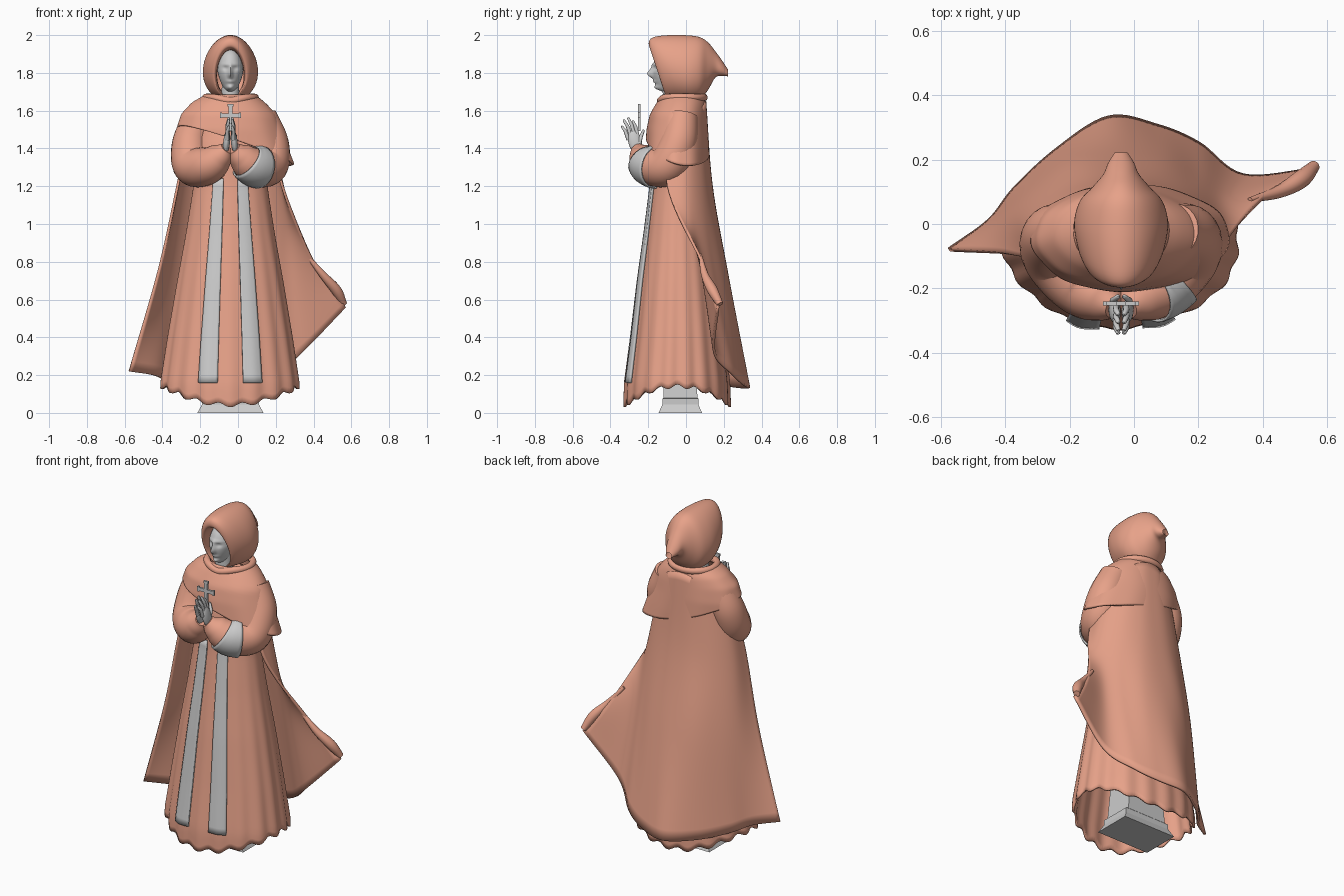
import bpy, bmesh
from math import sin, cos, pi, exp, radians
from mathutils import Vector

if "Cube" in bpy.data.objects:
    bpy.data.objects.remove(bpy.data.objects["Cube"])

CX = -0.04  # body centre line
cloth = bpy.data.materials.new("cloth")
cloth.diffuse_color = (0.80, 0.36, 0.25, 1)
cloth.use_nodes = True
cloth.node_tree.nodes["Principled BSDF"].inputs["Base Color"].default_value = cloth.diffuse_color


def finish(name, bm, mat=None, angle=50, thick=0, smooth=0):
    bmesh.ops.recalc_face_normals(bm, faces=bm.faces)
    me = bpy.data.meshes.new(name)
    bm.to_mesh(me)
    bm.free()
    ob = bpy.data.objects.new(name, me)
    bpy.context.collection.objects.link(ob)
    if mat:
        me.materials.append(mat)
    if smooth:
        m = ob.modifiers.new("smooth", 'SMOOTH')
        m.factor, m.iterations = 0.5, smooth
    if thick:
        m = ob.modifiers.new("thickness", 'SOLIDIFY')
        m.thickness, m.offset = thick, 0
    bpy.ops.object.select_all(action='DESELECT')
    ob.select_set(True)
    bpy.context.view_layer.objects.active = ob
    if angle:
        bpy.ops.object.shade_smooth_by_angle(angle=radians(angle))
    return ob


def loft(name, rows, closed=True, caps=False, **kw):
    bm = bmesh.new()
    vs = [[bm.verts.new(p) for p in r] for r in rows]
    n = len(rows[0])
    for a, b in zip(vs, vs[1:]):
        for i in range(n if closed else n - 1):
            j = (i + 1) % n
            bm.faces.new((a[i], a[j], b[j], b[i]))
    if caps:
        bm.faces.new(vs[0])
        bm.faces.new(vs[-1])
    return finish(name, bm, **kw)


def spline(pts, steps):
    """Catmull-Rom through tuples of any length."""
    P = [Vector(p) for p in pts]
    P = [2 * P[0] - P[1]] + P + [2 * P[-1] - P[-2]]
    out = []
    for k in range(1, len(P) - 2):
        a, b, c, d = P[k - 1:k + 3]
        for s in range(steps):
            t = s / steps
            out.append(0.5 * (2 * b + (c - a) * t + (2 * a - 5 * b + 4 * c - d) * t * t
                              + (3 * b - a - 3 * c + d) * t ** 3))
    return out + [P[-2]]


def prof(keys, z):
    """Linear lookup in (z, ...) keys sorted from high to low z."""
    if z >= keys[0][0]:
        return keys[0][1:]
    for a, b in zip(keys, keys[1:]):
        if z >= b[0]:
            f = (a[0] - z) / (a[0] - b[0])
            return [p + (q - p) * f for p, q in zip(a[1:], b[1:])]
    return keys[-1][1:]


def tube_rows(path, n=24, grow=0.0):
    """Rings around a path of (x, y, z, radius)."""
    pts = [Vector(p[:3]) for p in path]
    ref, rows = Vector((0.63, -0.54, 0.3)), []
    for i, p in enumerate(pts):
        t = (pts[min(i + 1, len(pts) - 1)] - pts[max(i - 1, 0)]).normalized()
        ref = (ref - t * ref.dot(t)).normalized()
        w, r = t.cross(ref), path[i][3] + grow
        rows.append([p + ref * r * cos(2 * pi * k / n) + w * r * sin(2 * pi * k / n) for k in range(n)])
    return rows


# plinth
loft("plinth", [[(CX + sx * hx, -0.03 + sy * hy, z) for sx, sy in ((-1, -1), (1, -1), (1, 1), (-1, 1))]
                for z, hx, hy in ((0, .175, .115), (.045, .15, .095), (.075, .15, .095),
                                  (.08, .13, .09), (.3, .11, .085))], caps=True, angle=0)

# robe: elliptical profile with folds deepening towards the hem (angle 0 = front)
ROBE = [(1.62, .14, .09, -.02), (1.4, .2, .13, -.04), (1.2, .19, .132, -.045), (.95, .23, .166, -.044),
        (.7, .275, .203, -.043), (.4, .325, .24, -.043), (.15, .362, .272, -.045), (0, .355, .275, -.045)]


def robe_pt(a, z, off=0.0):
    rx, ry, cy = prof(ROBE, z)
    s = min(max((1.25 - z) / 1.1, 0), 1)
    k = 1 + s * (0.017 * cos(18 * a) + 0.012 * cos(5 * a + 1))
    return (CX + (rx * k + off) * sin(a), cy - (ry * k + off) * cos(a), z)


N, M = 144, 44
rows = []
for i in range(M + 1):
    t, row = i / M, []
    for k in range(N):
        a = 2 * pi * k / N
        hem = 0.085 - 0.05 * cos(2 * a) - 0.012 * cos(18 * a)
        row.append(robe_pt(a, 1.62 + (hem - 1.62) * t))
    rows.append(row)
loft("robe", rows, mat=cloth, thick=0.012, smooth=2)

# pair of stole bands lying on the robe front
for side, nm in ((-1, "left"), (1, "right")):
    loft("stole_band_" + nm,
         [[robe_pt(side * radians(10.5 + 16.5 * k / 8), 1.24 - 1.08 * i / 30, 0.013) for k in range(9)]
          for i in range(31)], closed=False, thick=0.012)

# shoulder mantle, hanging lower over the right arm
MANTLE = [(1.685, CX, .12, .10, -.02), (1.64, -.05, .19, .125, -.025), (1.58, -.05, .245, .145, -.04),
          (1.5, -.05, .27, .157, -.045), (1.4, -.03, .29, .162, -.045), (1.28, 0, .305, .165, -.045)]
rows = []
for i in range(21):
    row = []
    for k in range(96):
        a = 2 * pi * k / 96
        z = 1.685 + (1.41 - .1 * sin(a) + .04 * cos(a) - 1.685) * i / 20
        xc, rx, ry, cy = prof(MANTLE, z)
        f = 1 + .012 * cos(9 * a) * i / 20
        row.append((xc + rx * f * sin(a), cy - ry * f * cos(a), z))
    rows.append(row)
loft("shoulder_mantle", rows, mat=cloth, thick=0.012, smooth=4)

# long cape: four control curves from left edge, round the back, to right edge
SHOULDER = [(-.25, -.05, 1.56), (-.22, .02, 1.58), (-.16, .07, 1.61), (-.1, .095, 1.64), (-.04, .1, 1.65),
            (.02, .095, 1.64), (.08, .07, 1.61), (.14, .02, 1.57), (.18, -.05, 1.53)]
WAIST = [(-.32, -.1, 1.2), (-.31, 0, 1.2), (-.24, .08, 1.2), (-.14, .125, 1.2), (-.04, .135, 1.2),
         (.06, .125, 1.2), (.16, .08, 1.2), (.23, 0, 1.2), (.235, -.1, 1.2)]
KNEE = [(-.42, -.09, .75), (-.37, .03, .75), (-.29, .12, .74), (-.18, .195, .73), (-.05, .22, .72),
        (.09, .20, .73), (.20, .14, .74), (.29, .085, .76), (.41, .09, .79)]
HEM = [(-.575, -.08, .22), (-.45, .01, .2), (-.37, .11, .17), (-.24, .23, .14), (-.08, .33, .13),
       (.07, .305, .15), (.2, .25, .2), (.34, .15, .32), (.57, .17, .56)]
curves = [spline(c, 8) for c in (SHOULDER, WAIST, KNEE, HEM)]
cols = [spline([tuple(c[k]) for c in curves], 10) for k in range(len(curves[0]))]
loft("cape", [[col[i] for col in cols] for i in range(len(cols[0]))],
     closed=False, mat=cloth, thick=0.014)
# rolled corner of the blown-out cape edge
loft("cape_fold", tube_rows(spline([(.36, .075, .84, .008), (.45, .10, .73, .02), (.52, .14, .65, .028),
                                    (.56, .18, .575, .018)], 6), 14), caps=True, mat=cloth)

# sleeves and the right cuff band
ARM = [(-.16, -.02, 1.57, .085), (-.21, -.04, 1.43, .098), (-.2, -.1, 1.31, .105),
       (-.12, -.19, 1.31, .1), (-.055, -.235, 1.36, .072), (-.02, -.26, 1.4, .035)]
for side, nm in ((-1, "left"), (1, "right")):
    path = spline([(CX - side * x, y, z, r) for x, y, z, r in ARM], 8)
    loft("sleeve_" + nm, tube_rows(path), caps=True, mat=cloth)
    if side > 0:
        loft("cuff_band", tube_rows(path, grow=.007)[21:29], thick=0.008)

# hood: rings from inside the opening, over the rim, to the drooping tip
HOOD = [(-.06, 1.80, .07, .12), (-.12, 1.80, .074, .125), (-.15, 1.805, .084, .137), (-.135, 1.82, .108, .16),
        (-.08, 1.825, .133, .172), (0, 1.825, .145, .175), (.07, 1.825, .128, .165), (.115, 1.835, .088, .128),
        (.155, 1.845, .055, .07), (.19, 1.825, .04, .042), (.222, 1.80, .02, .018)]
rows = []
for i, (y, zc, rx, rz) in enumerate(spline(HOOD, 5)):
    shear = 0.33 * max(0, min(1, (0.05 - y) / 0.15))
    row = []
    for k in range(56):
        a = 2 * pi * k / 56
        x = rx * cos(a) * (1 - .12 * sin(a))
        row.append((CX + x, y - shear * rz * sin(a), zc + rz * sin(a)))
    rows.append(row)
loft("hood", rows, mat=cloth, angle=70)
bm = bmesh.new()
bmesh.ops.create_cone(bm, segments=8, radius1=.01, radius2=.01, depth=.01)
bm.free()

# gathered collar under the hood
ring = [(CX + .13 * sin(a), -.02 - .115 * cos(a), 1.67 - .018 * cos(a) ** 8 * (cos(a) > 0), .02)
        for a in [2 * pi * k / 48 for k in range(49)]]
loft("hood_collar", tube_rows(ring, 12), mat=cloth)

# head with shaped face
bm = bmesh.new()
bmesh.ops.create_uvsphere(bm, u_segments=64, v_segments=48, radius=1)


def bump(x, z, cx, cz, wx, wz):
    return exp(-((x - cx) / wx) ** 2 - ((z - cz) / wz) ** 2)


for v in bm.verts:
    x, y, z = v.co.x * .068, v.co.y * .09, v.co.z * .118
    x *= 1 - .25 * max(0, -v.co.z)
    if y < 0:
        y -= .028 * bump(x, z, 0, -.018, .011, .02) + .012 * bump(x, z, 0, .01, .008, .025)
        y -= .010 * bump(x, z, 0, -.056, .02, .007) + .022 * bump(x, z, 0, -.09, .025, .016)
        y -= .006 * bump(x, z, 0, .035, .05, .008)
        for s in (-1, 1):
            y += .010 * bump(x, z, s * .026, .014, .014, .011)
    v.co = (CX + x, -.085 + y, 1.81 + z)
finish("head", bm, angle=70)
loft("neck", tube_rows([(CX, -.07, 1.62, .055), (CX, -.075, 1.68, .048), (CX, -.08, 1.75, .045)]), caps=True)

# praying hands
FINGERS = [(-.305, 1.465, -.338, 1.52), (-.29, 1.48, -.328, 1.553),
           (-.272, 1.488, -.305, 1.565), (-.255, 1.485, -.28, 1.548), (-.25, 1.43, -.225, 1.5)]
for s, nm in ((-1, "left"), (1, "right")):
    bm = bmesh.new()
    bmesh.ops.create_uvsphere(bm, u_segments=20, v_segments=14, radius=1)
    for v in bm.verts:
        x, y, z = v.co
        v.co = (CX + s * .02 + x * .018 - s * z * .006, -.27 + y * .036 - z * .012, 1.435 + z * .065)
    finish("palm_" + nm, bm)
    for i, (y0, z0, y1, z1) in enumerate(FINGERS):
        x0 = CX + s * (.016 if i < 4 else .026)
        path = [(x0, y0, z0 - .02, .010), (x0, (y0 + y1) / 2, (z0 + z1) / 2, .0095),
                (CX + s * .009, y1, z1 - .006, .007), (CX + s * .008, y1 - .002, z1, .003)]
        loft("finger_%s_%d" % (nm, i + 1), tube_rows(path, 10), caps=True)

# pendant cross with flared ends
bm = bmesh.new()
for x, z, w, h in ((0, 1.563, .02, .14), (0, 1.575, .105, .02), (0, 1.628, .03, .012),
                   (-.05, 1.575, .012, .03), (.05, 1.575, .012, .03), (0, 1.498, .03, .012)):
    res = bmesh.ops.create_cube(bm, size=1)
    for v in res["verts"]:
        v.co = (CX + x + v.co.x * w, -.247 + v.co.y * .012, z + v.co.z * h)
finish("pendant_cross", bm, angle=30)
